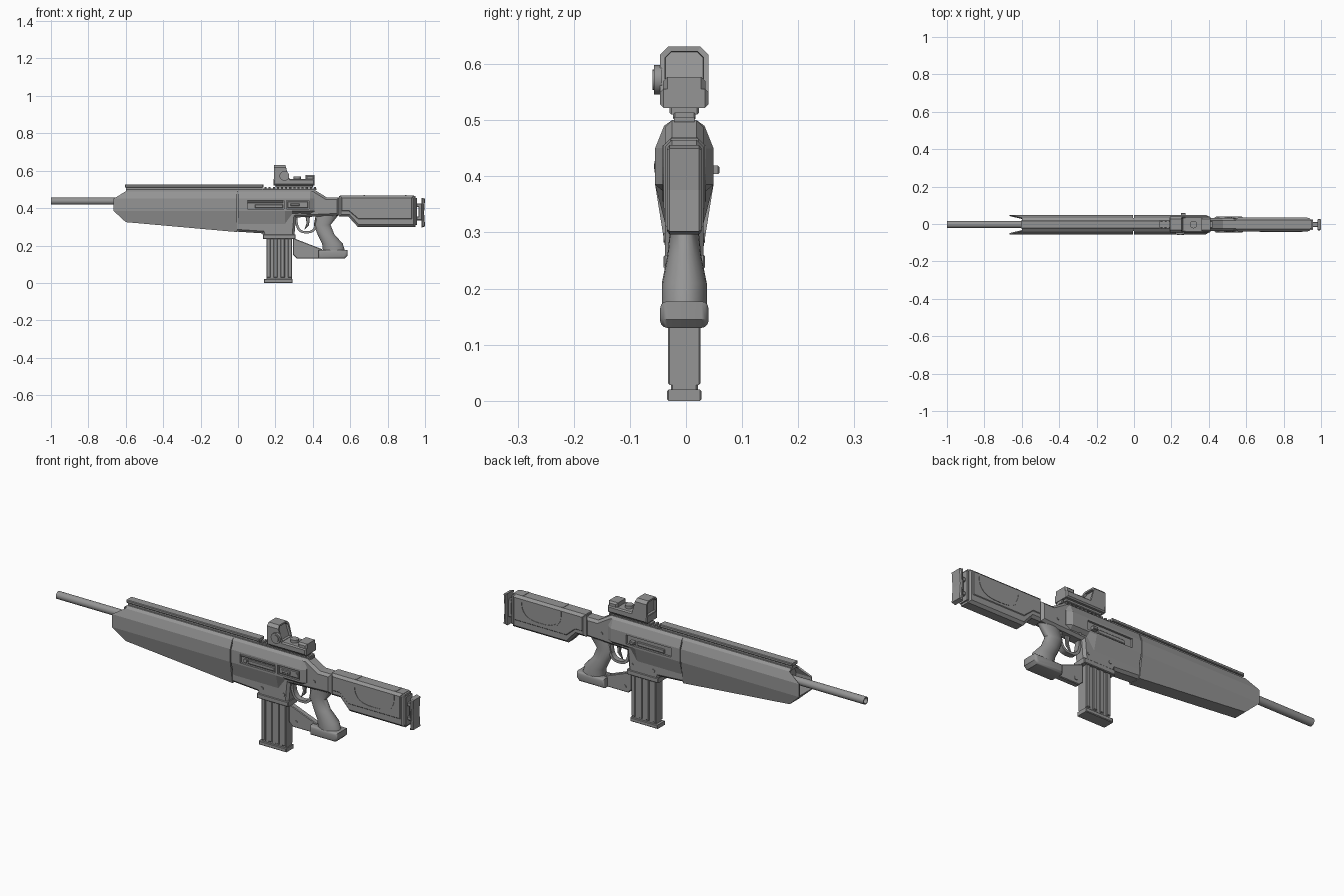
import bpy, bmesh
from math import sin, cos, pi, radians, copysign

cube = bpy.data.objects.get("Cube")
if cube:
    bpy.data.objects.remove(cube, do_unlink=True)

# Shared dimensions
MIDDLE = -0.003                             # y of the symmetry plane
DECK = 0.5                                  # top of handguard and receiver
NOSE, SEAM = -0.665, -0.005                 # handguard ends
WIDE, CORE, SLIM = 0.052, 0.034, 0.014      # half widths
FINE, BOLD = 0.003, 0.012                   # chamfers

grey = bpy.data.materials.new("gunmetal_grey")
grey.use_nodes = True
grey.diffuse_color = (0.3, 0.3, 0.3, 1)
grey.node_tree.nodes["Principled BSDF"].inputs["Base Color"].default_value = grey.diffuse_color


def finish(name, bm, smooth=False):
    bmesh.ops.recalc_face_normals(bm, faces=bm.faces)
    bmesh.ops.translate(bm, verts=bm.verts, vec=(0, MIDDLE, 0))
    mesh = bpy.data.meshes.new(name)
    bm.to_mesh(mesh)
    bm.free()
    mesh.materials.append(grey)
    part = bpy.data.objects.new(name, mesh)
    bpy.context.collection.objects.link(part)
    if smooth:
        bpy.ops.object.select_all(action='DESELECT')
        part.select_set(True)
        bpy.context.view_layer.objects.active = part
        bpy.ops.object.shade_smooth_by_angle(angle=radians(40))
    return part


def skin(bm, loops):
    """Join equal-length vertex loops with quads and cap both ends."""
    for near, far in zip(loops, loops[1:]):
        for i in range(len(near)):
            bm.faces.new((near[i - 1], near[i], far[i], far[i - 1]))
    return [bm.faces.new(loops[0]), bm.faces.new(loops[-1])]


def loft(name, rings, smooth=False):
    bm = bmesh.new()
    skin(bm, [[bm.verts.new(point) for point in ring] for ring in rings])
    return finish(name, bm, smooth)


def prism(name, profile, half, chamfer=FINE, y=0, segments=1, smooth=False):
    """Extrude an xz profile across y, chamfering the two side outlines."""
    bm = bmesh.new()
    caps = skin(bm, [[bm.verts.new((x, side, z)) for x, z in profile]
                     for side in (y - half, y + half)])
    bmesh.ops.recalc_face_normals(bm, faces=bm.faces)
    if chamfer:
        edges = [edge for cap in caps for edge in cap.edges]
        bmesh.ops.bevel(bm, geom=edges, offset=chamfer, segments=segments,
                        profile=0.5, affect='EDGES')
    return finish(name, bm, smooth)


def box(name, x, z, half, **options):
    (left, right), (low, high) = x, z
    return prism(name, [(left, low), (right, low), (right, high), (left, high)], half, **options)


def circle(radius, count=20):
    return [(radius * cos(2 * pi * i / count), radius * sin(2 * pi * i / count))
            for i in range(count)]


def disc(name, x, z, radius, half, y=0):
    prism(name, [(x + u, z + v) for u, v in circle(radius)], half, chamfer=0, y=y, smooth=True)


def u_band(name, x, z, width, depth, thickness, half):
    """Flat U-shaped band hanging below the point x, z."""
    def edge(inset):
        for i in range(25):
            c, s = cos(pi * i / 24), sin(pi * i / 24)
            yield (x - (width - inset) * copysign(abs(c) ** 0.7, c),
                   z - (depth - inset) * abs(s) ** 0.7)
    prism(name, list(edge(0)) + list(edge(thickness))[::-1], half, chamfer=0)


def mirrored(half):
    return half + [(x, -y, z) for x, y, z in reversed(half)]


def inset(ring, centre, factor, shift=0):
    return [(x + shift, y * factor, centre + (z - centre) * factor) for x, y, z in ring]


def body_ring(x, bottom, scale=1, point=0):
    """Faceted body section; point pushes its widest corners forward."""
    half = [(0.022, DECK), (0.036, 0.49), (WIDE, 0.45), (WIDE, 0.385), (CORE, bottom)]
    return mirrored([(x - point * (y == WIDE), y * scale, z) for y, z in half])


def cut(target, cutter):
    cutter.hide_render = True
    mod = target.modifiers.new("cut", 'BOOLEAN')
    mod.operation, mod.solver, mod.object = 'DIFFERENCE', 'EXACT', cutter
    bpy.context.view_layer.objects.active = target
    bpy.ops.object.modifier_apply(modifier=mod.name)
    bpy.data.objects.remove(cutter, do_unlink=True)


# Barrel with open muzzle
def barrel_ring(x, radius):
    return [(x, u, 0.437 + v) for u, v in circle(radius)]


loft("barrel", [barrel_ring(-0.5, 0.019), barrel_ring(-1, 0.019),
                barrel_ring(-1, SLIM), barrel_ring(-0.95, SLIM)], smooth=True)

# Handguard with pointed side cheeks and a hollow front
front = body_ring(-0.6, 0.325, point=-0.6 - NOSE)
lip = inset(front, centre=0.42, factor=0.88)
deep = [(-0.58, y, z) for x, y, z in lip]
loft("handguard", [body_ring(SEAM, 0.272), front, lip, deep])

# Receiver core with magazine well and rear tang
prism("receiver_core", [(-0.02, 0.275), (0.13, 0.265), (0.14, 0.235), (0.3, 0.235), (0.31, 0.35),
                        (0.54, 0.36), (0.54, 0.457), (0.475, 0.457), (0.405, DECK), (-0.02, DECK)],
      CORE, chamfer=BOLD)
box("magwell_collar", x=(0.133, 0.307), z=(0.235, 0.26), half=CORE + FINE)

# Receiver shell with bolt ports
shell = loft("receiver_shell", [body_ring(0, 0.315), body_ring(0.25, 0.315), body_ring(0.29, 0.37),
                                body_ring(0.385, 0.37), body_ring(0.41, 0.38, scale=0.7)])
for side, left, right in ((-1, 0.05, 0.245), (-1, 0.26, 0.38), (1, 0.05, 0.3)):
    cut(shell, box("port_cutter", x=(left, right), z=(0.395, 0.44), half=0.01,
                   y=side * WIDE, chamfer=0))

# Bolt, selector and charging handle
for side, name in ((-1, "bolt_right"), (1, "bolt_left")):
    box(name, x=(0.09, 0.24), z=(0.4, 0.42), half=0.006, y=side * 0.043)
box("bolt_rail", x=(0.05, 0.24), z=(0.428, 0.438), half=0.005, y=-0.045)
disc("bolt_head", x=0.075, z=0.41, radius=0.01, half=0.006, y=-0.043)
box("selector_plate", x=(0.265, 0.375), z=(0.4, 0.435), half=0.004, y=-0.046)
box("selector_lever", x=(0.28, 0.33), z=(0.41, 0.425), half=0.004, y=-0.05)
disc("selector_pin", x=0.36, z=0.417, radius=0.01, half=0.005, y=-0.048)
box("charging_handle", x=(0.25, 0.275), z=(0.404, 0.419), half=SLIM, y=0.049)
for x, z in ((0.33, 0.37), (0.45, 0.4), (0.16, 0.29), (0.28, 0.29)):
    disc("receiver_pin", x, z, radius=0.008, half=CORE + FINE)

# Top rails
box("handguard_rail_neck", x=(-0.6, 0.13), z=(DECK - FINE, 0.514), half=SLIM, chamfer=0)
box("handguard_rail", x=(-0.605, 0.135), z=(0.511, 0.526), half=0.022)
box("sight_rail", x=(0.135, 0.42), z=(DECK - FINE, 0.506), half=0.018, chamfer=0)
for i in range(13):
    start = 0.142 + i * 0.022
    box("sight_rail_tooth", x=(start, start + 0.011), z=(DECK, SLIM + DECK), half=0.02)

# Reflex sight with a recessed window at each end of the hood
SIGHT = 0.043
box("sight_clamp", x=(0.2, 0.4), z=(0.51, 0.53), half=0.026)
box("sight_base", x=(0.19, 0.41), z=(0.522, 0.556), half=SIGHT, chamfer=0.006)
corner = [(SIGHT - SLIM, 0.631), (SIGHT, 0.631 - SLIM), (SIGHT, 0.55)]
hood_front = mirrored([(0.193, y, z) for y, z in corner])
hood_back = mirrored([(0.253 + (0.631 - z) * 0.27, y, z) for y, z in corner])
hood = [(hood_front, BOLD), (hood_back, -BOLD)]
rings = [[inset(ring, 0.59, 0.78, shift), inset(ring, 0.59, 0.8), ring] for ring, shift in hood]
loft("sight_hood", rings[0] + rings[1][::-1])
box("sight_rear_block", x=(0.36, 0.41), z=(0.545, 0.577), half=0.038, chamfer=0.008)
for radius, half in ((0.026, 0.007), (0.018, 0.01)):
    disc("sight_side_knob", x=0.248, z=0.572, radius=radius, half=half, y=-0.047)
loft("sight_turret", [[(0.318 + u, v, z) for u, v in circle(0.02)] for z in (0.545, 0.57)], smooth=True)

# Magazine with vertical ribs
box("magazine", x=(0.152, 0.288), z=(0.015, 0.25), half=0.024)
for i in range(4):
    start = 0.152 + i * 0.038
    box("magazine_rib", x=(start, start + 0.022), z=(0.028, 0.245), half=0.029)
box("magazine_foot", x=(0.14, 0.292), z=(0, 0.02), half=0.031)

# Trigger and guard
u_band("trigger_guard", x=0.366, z=0.355, width=0.06, depth=0.09, thickness=BOLD, half=SLIM)
prism("trigger", [(0.36, 0.36), (0.367, 0.32), (0.355, 0.285), (0.38, 0.31), (0.385, 0.36)], 0.007)

# Pistol grip, its base and the strut to the magazine well
grip = [(0.475, 0.06, 0.026), (0.45, 0.045, 0.025), (0.47, 0.045, 0.03),
        (0.505, 0.055, 0.04), (0.515, 0.06, 0.04)]
loft("pistol_grip", [[(x + length * u, width * v, 0.36 - i * 0.05) for u, v in circle(1)]
                     for i, (x, length, width) in enumerate(grip)], smooth=True)
prism("grip_base", [(0.43, 0.13), (0.57, 0.13), (0.585, 0.145), (0.585, 0.177), (0.43, 0.177)],
      half=SIGHT, chamfer=BOLD, segments=3, smooth=True)
prism("grip_strut", [(0.295, 0.24), (0.45, 0.18), (0.45, 0.13), (0.315, 0.13), (0.295, 0.15)], SLIM)
disc("strut_pin", x=0.335, z=0.157, radius=0.01, half=SLIM + FINE)


# Stock body, raised upper half and cheek outline
def stock_profile(start, end, top, belly, step):
    """Straight comb with the underside stepping down to the belly."""
    return [(start, top), (end, top), (end, belly), (0.64, belly), (0.59, step), (start, step)]


prism("stock_body", stock_profile(0.54, 0.95, top=0.465, belly=0.3, step=0.355), CORE, chamfer=BOLD)
prism("stock_upper", stock_profile(0.545, 0.94, top=0.467, belly=0.332, step=0.375),
      CORE + FINE, chamfer=BOLD)
u_band("cheek_outline", x=0.785, z=0.455, width=0.115, depth=0.1, thickness=0.008, half=CORE + 0.005)
for x in (0.67, 0.892):
    box("cheek_top_band", x=(x, x + 0.008), z=(0.45, 0.469), half=0.024, chamfer=0)

# Butt pad on its sliding neck
box("stock_end_cap", x=(0.945, 0.957), z=(0.31, 0.455), half=0.028)
for z in (0.345, 0.415):
    box("pad_rod", x=(0.95, 0.985), z=(z - 0.01, z + 0.01), half=SLIM)
box("pad_neck", x=(0.965, 0.985), z=(0.335, 0.425), half=SLIM)
prism("butt_pad", [(0.98, 0.456), (1, 0.45), (0.995, 0.376), (1, 0.302), (0.98, 0.296), (0.982, 0.376)],
      half=0.031, chamfer=0.005)
